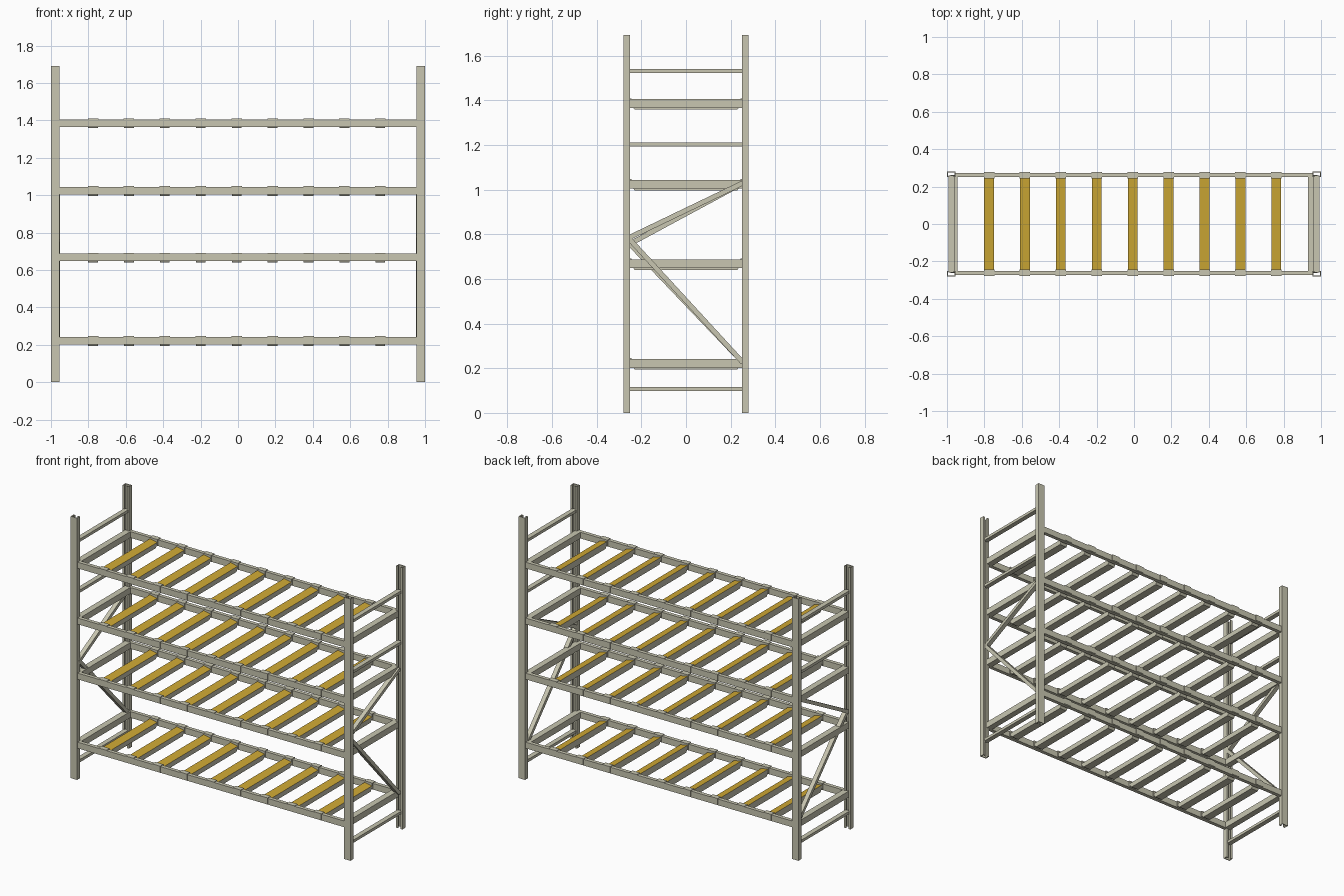
import bpy, bmesh, math
from mathutils import Matrix, Vector

if "Cube" in bpy.data.objects:
    bpy.data.objects.remove(bpy.data.objects["Cube"])


def material(name, rgb):
    m = bpy.data.materials.new(name)
    m.diffuse_color = (*rgb, 1)
    m.use_nodes = True
    m.node_tree.nodes["Principled BSDF"].inputs["Base Color"].default_value = m.diffuse_color
    return m


KHAKI = material("khaki_steel", (0.58, 0.565, 0.44))
YELLOW = material("yellow_deck", (0.63, 0.40, 0.035))


def finish(name, bm, mats=(KHAKI,)):
    bmesh.ops.recalc_face_normals(bm, faces=bm.faces)
    me = bpy.data.meshes.new(name)
    bm.to_mesh(me)
    bm.free()
    for m in mats:
        me.materials.append(m)
    ob = bpy.data.objects.new(name, me)
    bpy.context.collection.objects.link(ob)
    return ob


def box(name, x0, x1, y0, y1, z0, z1):
    bm = bmesh.new()
    bmesh.ops.create_cube(bm, size=1)
    for v in bm.verts:
        v.co = ((x0 + x1) / 2 + v.co.x * (x1 - x0),
                (y0 + y1) / 2 + v.co.y * (y1 - y0),
                (z0 + z1) / 2 + v.co.z * (z1 - z0))
    return finish(name, bm)


def post(name, sx, sy):
    # lipped channel: web on the outside, slot facing the rack
    t, w, d, lip = 0.005, 0.045, 0.03, 0.014
    half = [(0, 0), (0, d), (lip, d), (lip, d - t), (t, d - t), (t, t)]
    prof = half + [(w - a, b) for a, b in reversed(half)]
    bm = bmesh.new()
    f = bm.faces.new([bm.verts.new((sx * (1 - a), sy * (0.28 - b), 0)) for a, b in prof])
    r = bmesh.ops.extrude_face_region(bm, geom=[f])
    for v in r["geom"]:
        if isinstance(v, bmesh.types.BMVert):
            v.co.z = 1.692
    finish(name, bm)


def strut(name, x, a, b):
    # diagonal bar in the y-z plane
    a, b = Vector((x, *a)), Vector((x, *b))
    d = b - a
    bm = bmesh.new()
    bmesh.ops.create_cube(bm, size=1)
    bmesh.ops.scale(bm, vec=(0.028, 0.022, d.length), verts=bm.verts)
    rot = Matrix.Rotation(-math.atan2(d.y, d.z), 4, 'X')
    bmesh.ops.transform(bm, matrix=Matrix.Translation((a + b) / 2) @ rot, verts=bm.verts)
    finish(name, bm)


def cross_bar(name, x, z):
    # bar with angled ends and a slightly pitched yellow top
    bm = bmesh.new()
    bmesh.ops.create_cube(bm, size=1)
    for v in bm.verts:
        up = v.co.z > 0
        top = 0.015 if v.co.x < 0 else 0.005
        v.co = (x + v.co.x * 0.052, v.co.y * (0.51 if up else 0.46),
                z + (top if up else -0.027))
    bm.normal_update()
    for f in bm.faces:
        f.material_index = 1 if f.normal.z > 0.5 else 0
    finish(name, bm, (KHAKI, YELLOW))


# Upright posts
for sx in (-1, 1):
    for sy in (-1, 1):
        post("upright_post", sx, sy)

# End frame bracing
for sx in (-1, 1):
    x0, x1 = sorted((sx * 0.961, sx * 0.992))
    for z in (0.107, 1.203, 1.532):
        box("end_tie", x0, x1, -0.258, 0.258, z - 0.009, z + 0.009)
    x = sx * 0.967
    strut("lower_diagonal", x, (0.255, 0.225), (-0.255, 0.77 + sx * 0.01))
    strut("upper_diagonal", x, (-0.255, 0.77 + sx * 0.015), (0.255, 1.03))

# Shelf levels
for z in (0.222, 0.668, 1.024, 1.385):
    for sy in (-1, 1):
        y0, y1 = sorted((sy * 0.25, sy * 0.274))
        box("shelf_beam", -0.957, 0.957, y0, y1, z - 0.02, z + 0.02)
    box("left_end_rail", -0.985, -0.945, -0.255, 0.255, z - 0.02, z + 0.02)
    box("right_end_rail", 0.93, 0.97, -0.255, 0.255, z - 0.02, z + 0.02)
    for i in range(9):
        x = -0.775 + i * 0.192
        cross_bar("cross_bar", x, z)
        # folded hanger over each beam
        for sy in (-1, 1):
            y0, y1 = sorted((sy * 0.244, sy * 0.277))
            box("bar_hanger", x - 0.028, x + 0.028, y0, y1, z - 0.016, z + 0.024)
